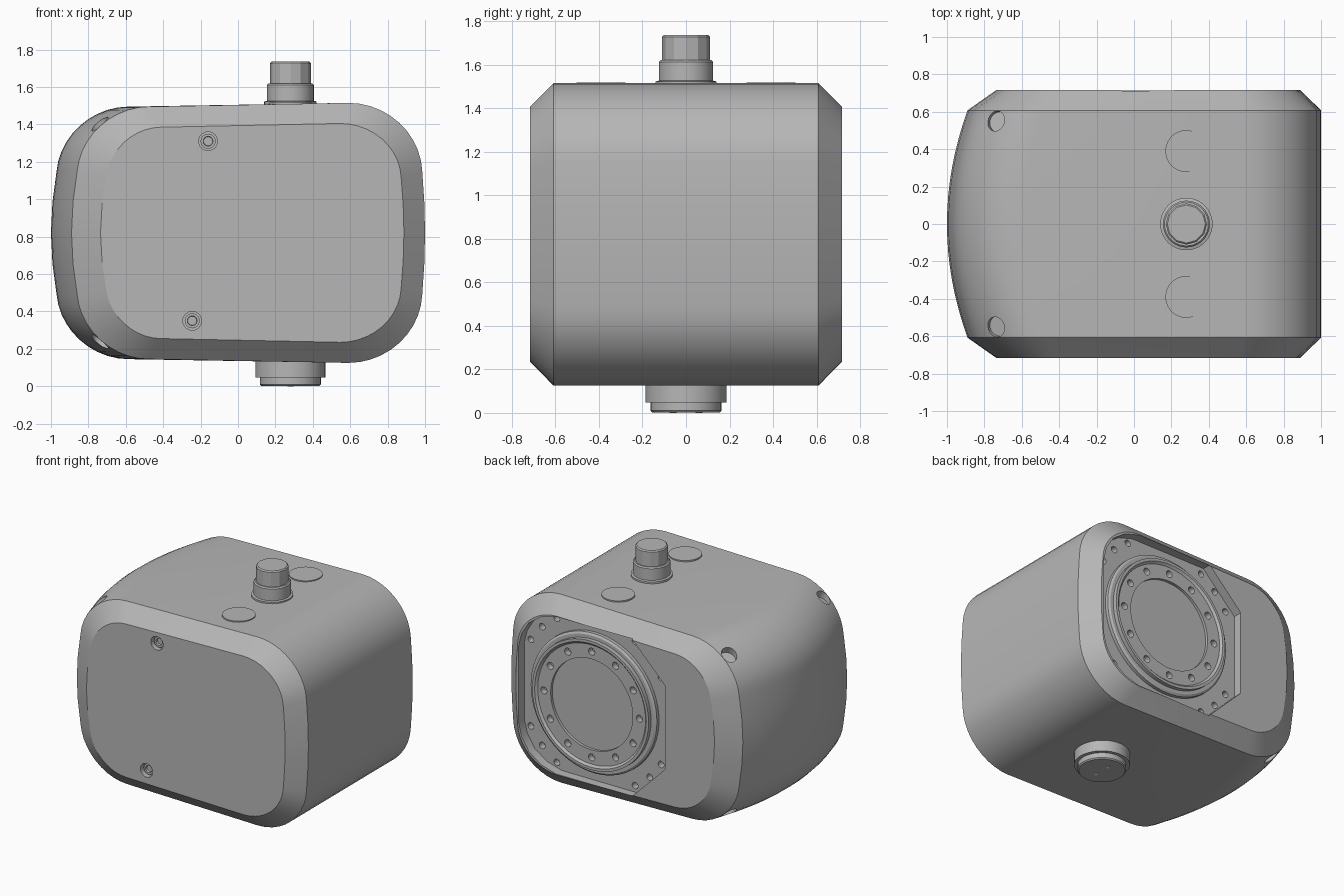
import bpy, bmesh, math
from mathutils import Vector

if "Cube" in bpy.data.objects:
    bpy.data.objects.remove(bpy.data.objects["Cube"])

ZC = 0.82    # mid height of the housing
CX = 0.28    # shared axis of flange and connectors


def material(name, value):
    m = bpy.data.materials.new(name)
    m.diffuse_color = (value, value, value, 1)
    m.use_nodes = True
    m.node_tree.nodes["Principled BSDF"].inputs["Base Color"].default_value = m.diffuse_color
    return m


GREY = material("housing grey", 0.47)
PALE = material("pale pin", 0.8)


def make(name, bm, mat=GREY):
    bmesh.ops.recalc_face_normals(bm, faces=bm.faces)
    me = bpy.data.meshes.new(name)
    bm.to_mesh(me)
    bm.free()
    ob = bpy.data.objects.new(name, me)
    me.materials.append(mat)
    bpy.context.collection.objects.link(ob)
    return ob


def activate(ob):
    bpy.ops.object.select_all(action='DESELECT')
    ob.select_set(True)
    bpy.context.view_layer.objects.active = ob


def smooth(ob):
    activate(ob)
    bpy.ops.object.shade_smooth_by_angle(angle=math.radians(28))


def loft(bm, rings):
    """Skin a list of equal-length rings and cap both ends."""
    vs = [[bm.verts.new(p) for p in r] for r in rings]
    n = len(vs[0])
    for a, b in zip(vs, vs[1:]):
        for i in range(n):
            j = (i + 1) % n
            bm.faces.new((a[i], a[j], b[j], b[i]))
    bm.faces.new(vs[0])
    bm.faces.new(vs[-1])


def lathe(bm, origin, axis, profile, n=32):
    """Solid of revolution from (radius, distance along axis) pairs."""
    q = Vector(axis).to_track_quat('Z', 'Y')
    loft(bm, [[Vector(origin) + q @ Vector((r * math.cos(2 * math.pi * i / n),
                                            r * math.sin(2 * math.pi * i / n), h))
               for i in range(n)] for r, h in profile])


def cut(ob, bm):
    cutter = make("cutter", bm)
    cutter.hide_render = True
    activate(ob)
    mod = ob.modifiers.new("cut", 'BOOLEAN')
    mod.operation = 'DIFFERENCE'
    mod.solver = 'EXACT'
    mod.object = cutter
    bpy.ops.object.modifier_apply(modifier=mod.name)
    bpy.data.objects.remove(cutter)


def corner(p0, c, p2, n=10):
    p0, c, p2 = Vector(p0), Vector(c), Vector(p2)
    for i in range(n + 1):
        t = i / n * math.pi / 2
        yield c + (p0 - c) * (1 - math.sin(t)) + (p2 - c) * (1 - math.cos(t))


def section(y, left, right, h, rl, rr, side):
    """Housing cross-section: bulged sides, softly tapering top and bottom."""
    up = [Vector((left + 0.008, side / 2))]
    up += corner((left + 0.03, side), (left + 0.06, h - 0.024), (left + rl, h - 0.02))
    up += corner((right - rr, h), (right - 0.03, h), (right - 0.015, side))
    up += [Vector((right - 0.004, side / 2))]
    pts = [(left, 0)] + [(p.x, p.y) for p in up] + [(right, 0)]
    pts += [(p.x, -p.y) for p in reversed(up)]
    return [(x, y, ZC + z) for x, z in pts]


# Housing: bowed left end, chamfered front and back
bm = bmesh.new()
rings = [section(-0.717, -0.735, 0.887, 0.585, 0.32, 0.34, 0.30)]
for k in range(17):
    y = -0.608 + 1.216 * k / 16
    rings.append(section(y, -1 + 0.11 * (y / 0.608) ** 2, 1, 0.695, 0.41, 0.41, 0.33))
rings.append(section(0.717, -0.735, 0.887, 0.585, 0.32, 0.34, 0.30))
loft(bm, rings)
housing = make("housing", bm)

# Flange pocket in the back face
half = [(-0.33, 0.31), (-0.06, 0.58), (0.56, 0.58), (0.68, 0.545),
        (0.78, 0.475), (0.84, 0.38), (0.865, 0.28)]
outline = half + [(x, -z) for x, z in reversed(half)]
FLOOR = 0.65
bm = bmesh.new()
loft(bm, [[(x, y, ZC + z) for x, z in outline] for y in (FLOOR, 0.8)])
cut(housing, bm)

# Mounting holes: groups of three around the flange
bm = bmesh.new()
for quarter in range(4):
    for step in (-14, 0, 14):
        a = math.radians(45 + 90 * quarter + step)
        lathe(bm, (CX + 0.62 * math.cos(a), FLOOR - 0.05, ZC + 0.62 * math.sin(a)),
              (0, 1, 0), [(0.024, 0), (0.024, 0.08)], 16)
# Counterbored screw holes in the front
SCREWS = [(-0.16, 1.31), (-0.245, 0.35)]
for x, z in SCREWS:
    lathe(bm, (x, -0.8, z), (0, 1, 0), [(0.05, 0), (0.05, 0.125)], 24)
# Slanted holes at the four left corners
for sy in (-1, 1):
    for sz in (-1, 1):
        axis = Vector((-0.42, 0.15 * sy, 0.9 * sz)).normalized()
        p = Vector((-0.75, 0.555 * sy, ZC + 0.61 * sz))
        lathe(bm, p - axis * 0.07, axis, [(0.055, 0), (0.055, 0.25)], 24)
cut(housing, bm)
smooth(housing)

# Hollow screw heads seated in the front holes
bm = bmesh.new()
for x, z in SCREWS:
    lathe(bm, (x, -0.67, z), (0, -1, 0),
          [(0.04, 0), (0.04, 0.022), (0.026, 0.022), (0.024, 0.004)], 24)
smooth(make("front_screws", bm))

# Output ring with rim, bolt circle and recessed centre
bm = bmesh.new()
lathe(bm, (CX, FLOOR - 0.02, ZC), (0, 1, 0),
      [(0.515, 0), (0.515, 0.045), (0.50, 0.055), (0.475, 0.055), (0.475, 0.085),
       (0.455, 0.085), (0.44, 0.07), (0.335, 0.07), (0.335, 0.05)], 64)
ring = make("output_ring", bm)
bm = bmesh.new()
for i in range(12):
    a = i * math.pi / 6
    lathe(bm, (CX + 0.39 * math.cos(a), FLOOR + 0.005, ZC + 0.39 * math.sin(a)),
          (0, 1, 0), [(0.026, 0), (0.026, 0.1)], 16)
cut(ring, bm)
smooth(ring)

# Top connector: round collar and faceted cap
bm = bmesh.new()
lathe(bm, (CX, 0, 0), (0, 0, 1), [(0.14, 1.49), (0.14, 1.522), (0.125, 1.526),
                                  (0.125, 1.612), (0.117, 1.62)], 40)
smooth(make("top_connector_collar", bm))
bm = bmesh.new()
lathe(bm, (CX, 0, 0), (0, 0, 1), [(0.11, 1.60), (0.11, 1.727), (0.102, 1.735)], 12)
make("top_connector_cap", bm)

# Flush round covers on the top
bm = bmesh.new()
for y in (-0.39, 0.39):
    lathe(bm, (CX, y, 0), (0, 0, 1), [(0.112, 1.50), (0.112, 1.518)], 40)
smooth(make("top_covers", bm))

# Bottom connector with two pins
bm = bmesh.new()
lathe(bm, (CX, 0, 0), (0, 0, 1), [(0.155, 0.002), (0.163, 0.01), (0.163, 0.047),
                                  (0.187, 0.047), (0.187, 0.15)], 40)
smooth(make("bottom_connector", bm))
bm = bmesh.new()
for y in (-0.06, 0.06):
    lathe(bm, (CX, y, 0), (0, 0, 1), [(0.016, 0), (0.016, 0.008)], 16)
make("bottom_pins", bm, PALE)
